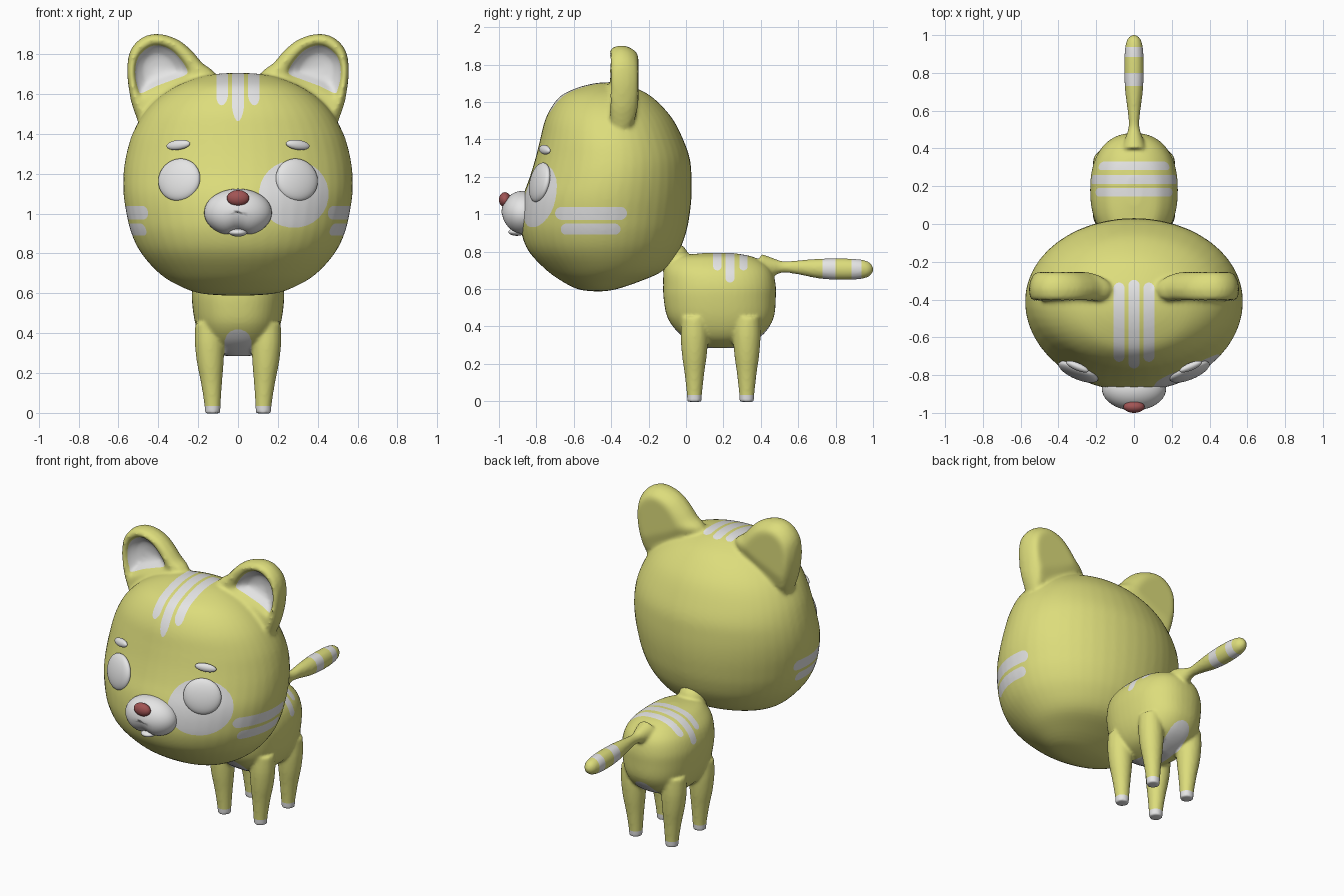
import bpy, bmesh, math
from mathutils import Vector, Matrix

if "Cube" in bpy.data.objects:
    bpy.data.objects.remove(bpy.data.objects["Cube"])


def material(name, rgb):
    m = bpy.data.materials.new(name)
    m.diffuse_color = (*rgb, 1)
    m.use_nodes = True
    m.node_tree.nodes["Principled BSDF"].inputs["Base Color"].default_value = m.diffuse_color
    return m


YELLOW = material("yellow fur", (0.72, 0.72, 0.2))
WHITE = material("white fur", (0.78, 0.78, 0.78))
RED = material("red nose", (0.36, 0.09, 0.09))


def spline(pts, n, closed=False):
    """Catmull-Rom through points of any dimension."""
    pts = [Vector(p) for p in pts]
    c, out = len(pts), []
    get = (lambda i: pts[i % c]) if closed else (lambda i: pts[max(0, min(c - 1, i))])
    for i in range(c if closed else c - 1):
        p0, p1, p2, p3 = (get(i + k) for k in (-1, 0, 1, 2))
        for j in range(n):
            t = j / n
            out.append(0.5 * (2 * p1 + (p2 - p0) * t + (2 * p0 - 5 * p1 + 4 * p2 - p3) * t * t
                              + (3 * p1 - p0 - 3 * p2 + p3) * t ** 3))
    return out if closed else out + [pts[-1]]


def loft(bm, rings):
    rows = [[bm.verts.new(p) for p in r] for r in rings]
    for a, b in zip(rows, rows[1:]):
        for i in range(len(a)):
            j = (i + 1) % len(a)
            bm.faces.new((a[i], a[j], b[j], b[i]))
    bm.faces.new(rows[0])
    bm.faces.new(rows[-1])


def stacked(bm, rows, power=2.0, n=48):
    """Stack of horizontal ovals: (z, half width, front y, back y)."""
    rings = []
    for z, w, f, b in spline(rows, 4):
        ring = []
        for k in range(n):
            a = 2 * math.pi * k / n
            c, s = math.cos(a), math.sin(a)
            ring.append((w * math.copysign(abs(c) ** (2 / power), c),
                         (f + b) / 2 + (b - f) / 2 * math.copysign(abs(s) ** (2 / power), s), z))
        rings.append(ring)
    loft(bm, rings)


def skin(name, bm, voxel, smooth):
    """Fuse overlapping lofts into one soft skin; returns object and bmesh to paint."""
    bmesh.ops.recalc_face_normals(bm, faces=bm.faces)
    me = bpy.data.meshes.new(name)
    bm.to_mesh(me)
    ob = bpy.data.objects.new(name, me)
    bpy.context.collection.objects.link(ob)
    r = ob.modifiers.new("fuse", 'REMESH')
    r.mode, r.voxel_size = 'VOXEL', voxel
    s = ob.modifiers.new("soften", 'SMOOTH')
    s.factor, s.iterations = 0.5, smooth
    dg = bpy.context.evaluated_depsgraph_get()
    ob.data = bpy.data.meshes.new_from_object(ob.evaluated_get(dg))
    ob.modifiers.clear()
    ob.data.materials.clear()
    ob.data.materials.append(YELLOW)
    ob.data.materials.append(WHITE)
    out = bmesh.new()
    out.from_mesh(ob.data)
    for f in out.faces:
        f.material_index = 0
    return ob, out


def finish(ob, bm):
    for f in bm.faces:
        f.smooth = True
    bm.to_mesh(ob.data)
    bm.free()


def rounded(u0, u1, v0, v1, r=None, n=16):
    """Rounded rectangle outline; r=None gives full round ends."""
    hu, hv = (u1 - u0) / 2, (v1 - v0) / 2
    r = min(hu, hv) if r is None else r
    out = []
    for k in range(n):
        a = 2 * math.pi * (k + 0.5) / n
        c, s = math.cos(a), math.sin(a)
        out.append(((u0 + u1) / 2 + math.copysign(hu - r, c) + r * c,
                    (v0 + v1) / 2 + math.copysign(hv - r, s) + r * s))
    return out


def inside(p, poly):
    hit = False
    for a, b in zip(poly, poly[1:] + poly[:1]):
        if (a[1] > p[1]) != (b[1] > p[1]) and p[0] < a[0] + (p[1] - a[1]) * (b[0] - a[0]) / (b[1] - a[1]):
            hit = not hit
    return hit


def paint(bm, poly, axis, test=lambda c, n: True):
    """Cut an outline, projected along an axis, into the skin and colour it white."""
    u, v = [i for i in range(3) if i != axis]
    poly = [Vector(p[:2]) for p in poly]
    lo = [min(p[i] for p in poly) - 0.03 for i in (0, 1)]
    hi = [max(p[i] for p in poly) + 0.03 for i in (0, 1)]
    cand = set()
    for f in bm.faces:
        c = f.calc_center_median()
        if lo[0] < c[u] < hi[0] and lo[1] < c[v] < hi[1] and test(c, f.normal):
            cand.add(f)
    for a, b in zip(poly, poly[1:] + poly[:1]):
        d = b - a
        if d.length < 1e-5:
            continue
        near = []
        for f in cand:
            c = f.calc_center_median()
            p = Vector((c[u], c[v])) - a
            t = max(0, min(1, p.dot(d) / d.length_squared))
            if (p - d * t).length < 0.015:
                near.append(f)
        co, no = Vector((0, 0, 0)), Vector((0, 0, 0))
        co[u], co[v], no[u], no[v] = a.x, a.y, -d.y, d.x
        geom = set(near) | {e for f in near for e in f.edges} | {w for f in near for w in f.verts}
        res = bmesh.ops.bisect_plane(bm, geom=list(geom), dist=1e-5, plane_co=co, plane_no=no.normalized())
        cand |= {g for g in res["geom"] if isinstance(g, bmesh.types.BMFace)}
    for f in cand:
        c = f.calc_center_median()
        if inside((c[u], c[v]), poly):
            f.material_index = 1


def ellipsoid(name, loc, size, mat, rot=(0, 0, 0), shape=None):
    bm = bmesh.new()
    bmesh.ops.create_uvsphere(bm, u_segments=40, v_segments=24, radius=1)
    bm.transform(Matrix.Diagonal((*size, 1)))
    for v in bm.verts:
        if shape:
            shape(v.co)
    for f in bm.faces:
        f.smooth = True
    me = bpy.data.meshes.new(name)
    bm.to_mesh(me)
    bm.free()
    me.materials.append(mat)
    ob = bpy.data.objects.new(name, me)
    ob.location, ob.rotation_euler = loc, rot
    bpy.context.collection.objects.link(ob)


# Head with scooped ears
bm = bmesh.new()
stacked(bm, [(.588, .04, -.50, -.44), (.60, .19, -.58, -.37), (.64, .30, -.66, -.25), (.70, .395, -.745, -.12),
             (.80, .485, -.84, -.04), (.90, .535, -.88, 0), (1.0, .56, -.885, .02), (1.1, .575, -.87, .03),
             (1.2, .575, -.835, .03), (1.3, .56, -.805, .02), (1.4, .53, -.78, -.015), (1.5, .475, -.755, -.065),
             (1.58, .40, -.715, -.13), (1.64, .31, -.66, -.20), (1.68, .21, -.57, -.28), (1.70, .12, -.49, -.34),
             (1.706, .03, -.43, -.39)])
outer = spline([(.47, 1.42), (.525, 1.52), (.548, 1.62), (.557, 1.72), (.545, 1.81), (.50, 1.872), (.435, 1.902),
                (.36, 1.897), (.285, 1.865), (.225, 1.812), (.175, 1.755), (.11, 1.69), (.2, 1.55), (.35, 1.45)], 4, True)
inner = spline([(.485, 1.605), (.502, 1.63), (.514, 1.68), (.514, 1.74), (.497, 1.79), (.46, 1.827), (.42, 1.844),
                (.375, 1.84), (.33, 1.817), (.293, 1.78), (.262, 1.735), (.258, 1.70), (.33, 1.67), (.41, 1.64)], 4, True)
centre = Vector((.41, 1.735))
for s in (1, -1):
    rings = []
    for t, y in [(.9, -.255), (.5, -.272), (.15, -.305), (0, -.345), (.15, -.388), (.5, -.408), (.85, -.40),
                 (1.0, -.375), (1.4, -.335), (1.9, -.325)]:
        ring = []
        for o, i in zip(outer, inner):
            p = o.lerp(i, t) if t <= 1 else i.lerp(centre, t - 1)
            ring.append((s * p.x, y, p.y))
        rings.append(ring)
    loft(bm, rings)
head, bm = skin("head", bm, 0.011, 10)
for x0, x1, y0, y1 in [(-.03, .03, -.765, -.295), (.05, .108, -.73, -.31), (-.108, -.05, -.73, -.31)]:
    paint(bm, rounded(x0, x1, y0, y1), 2, lambda c, n: c.z > 1.35)          # forehead stripes
for y0, y1, z0, z1 in [(-.70, -.315, .97, 1.04), (-.67, -.35, .89, .95)]:
    paint(bm, rounded(y0, y1, z0, z1), 0)                                   # cheek stripes
paint(bm, rounded(.105, .455, .93, 1.265, n=28), 1, lambda c, n: c.y < -.5)   # eye patch
for s in (1, -1):
    paint(bm, [(s * p.x, p.y) for p in inner], 1, lambda c, n: n.y < 0 and c.y > -.45)
finish(head, bm)

# Body with legs, neck and tail
bm = bmesh.new()
stacked(bm, [(.285, .06, .08, .28), (.32, .14, .02, .36), (.37, .185, -.045, .425), (.45, .215, -.10, .47),
             (.55, .23, -.12, .48), (.62, .23, -.122, .48), (.69, .21, -.12, .462), (.74, .17, -.10, .42),
             (.775, .12, -.05, .35), (.793, .04, .10, .25)], 2.3)
for s in (1, -1):
    for y, dy in ((.045, .0), (.325, .0)):
        rings = []
        for z, x, r in spline([(-.003, .128, .039), (.04, .128, .041), (.15, .133, .053), (.25, .139, .067),
                               (.35, .143, .074), (.45, .145, .07)], 3):
            rings.append([(s * x + r * math.cos(k * math.pi / 12), y + r * math.sin(k * math.pi / 12), z)
                          for k in range(24)])
        loft(bm, rings)
bmesh.ops.create_icosphere(bm, subdivisions=3, radius=.085, matrix=Matrix.Translation((0, -.07, .765)))
rings = []
for y, z, r in spline([(.40, .715, .075), (.46, .718, .05), (.52, .718, .031), (.60, .716, .038), (.70, .71, .052),
                       (.80, .707, .058), (.90, .706, .056), (.96, .706, .047), (.99, .706, .03), (1.002, .706, .006)], 4):
    rings.append([(.9 * r * math.cos(k * math.pi / 12), y, z + r * math.sin(k * math.pi / 12)) for k in range(24)])
loft(bm, rings)
body, bm = skin("body", bm, 0.009, 8)
for y0, y1, z in [(.145, .19, .70), (.21, .26, .635), (.285, .33, .70)]:
    paint(bm, rounded(y0, y1, z, .9), 0)                                    # back stripes
for y0, y1 in [(.73, .80), (.885, .938)]:
    paint(bm, [(y0, .6), (y1, .6), (y1, .8), (y0, .8)], 0)                  # tail bands
paint(bm, [(-.1, -.1), (.5, -.1), (.5, .035), (-.1, .035)], 0)              # paws
paint(bm, rounded(-.068, .068, .1, .42), 1)                                 # belly
finish(body, bm)


# Face
def lip(co):
    if co.z < 0:
        co.z += .025 * math.exp(-(co.x / .045) ** 2)


ellipsoid("muzzle", (0, -.872, 1.005), (.17, .115, .12), WHITE, shape=lip)
ellipsoid("chin", (0, -.905, .905), (.045, .045, .02), WHITE)
ellipsoid("nose", (0, -.968, 1.078), (.056, .032, .04), RED)
for s, side in ((1, "left"), (-1, "right")):
    ellipsoid(side + "_eye", (s * .295, -.782, 1.17), (.113, .036, .108), WHITE, (-.2, 0, s * .4))
    ellipsoid(side + "_eyebrow", (s * .30, -.755, 1.345), (.064, .02, .025), WHITE, (-.2, s * .12, s * .4))
